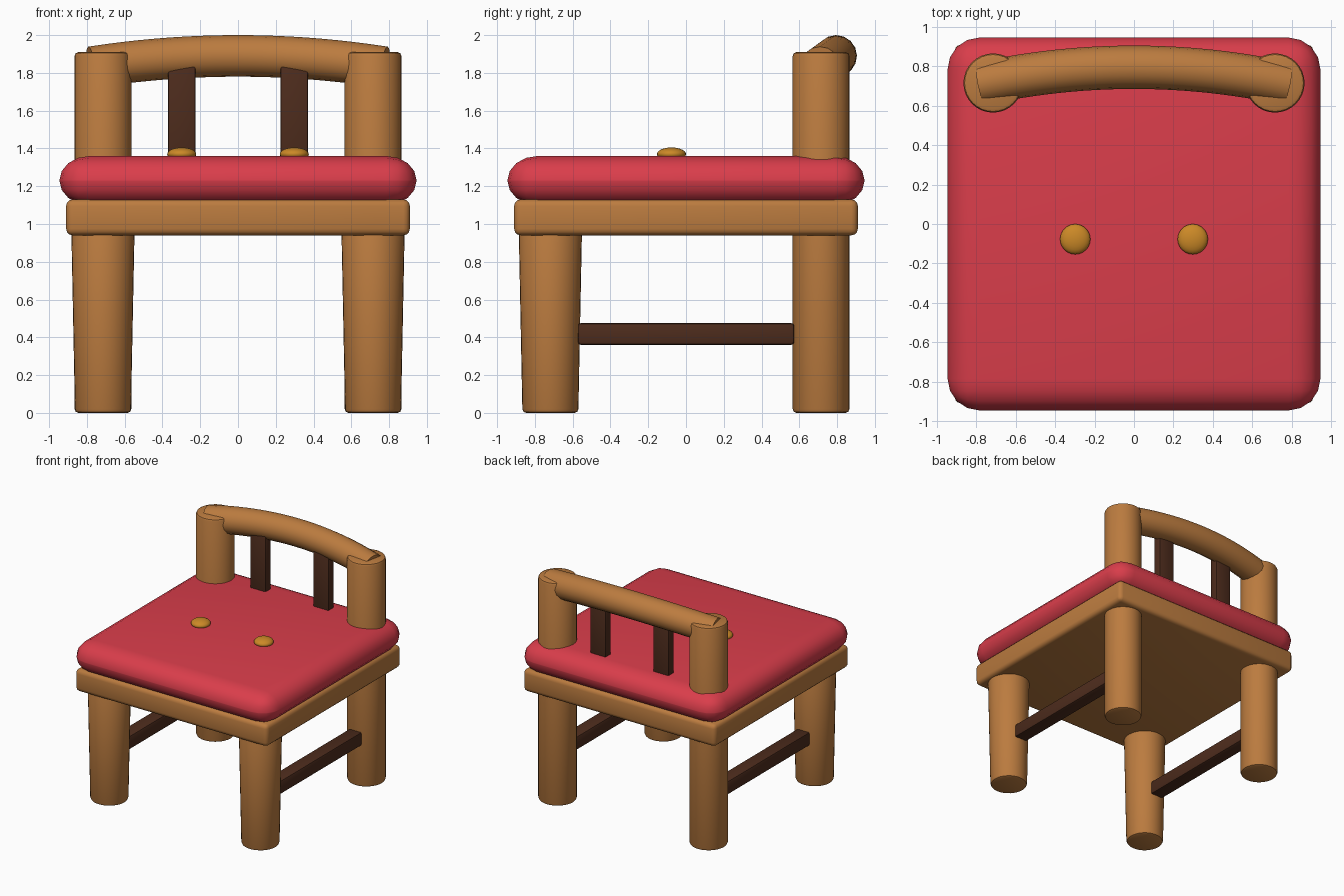
import bpy, bmesh, math
from mathutils import Matrix

if "Cube" in bpy.data.objects:
    bpy.data.objects.remove(bpy.data.objects["Cube"])


def material(name, rgb):
    m = bpy.data.materials.new(name)
    m.diffuse_color = (*rgb, 1)
    m.use_nodes = True
    m.node_tree.nodes["Principled BSDF"].inputs["Base Color"].default_value = m.diffuse_color
    return m


WOOD = material("wood", (0.50, 0.20, 0.05))
DARK = material("dark_wood", (0.075, 0.025, 0.012))
RED = material("red_fabric", (0.70, 0.047, 0.07))
GOLD = material("gold", (0.60, 0.25, 0.02))


def smooth(ob, angle=35):
    bpy.ops.object.select_all(action='DESELECT')
    ob.select_set(True)
    bpy.context.view_layer.objects.active = ob
    bpy.ops.object.shade_smooth_by_angle(angle=math.radians(angle))


def finish(name, bm, mat, loc):
    me = bpy.data.meshes.new(name)
    bm.to_mesh(me)
    bm.free()
    me.materials.append(mat)
    ob = bpy.data.objects.new(name, me)
    ob.location = loc
    bpy.context.collection.objects.link(ob)
    smooth(ob)
    return ob


def box(name, size, loc, mat, bevel, segments=3, squash=1.0):
    bm = bmesh.new()
    bmesh.ops.create_cube(bm, size=1)
    bmesh.ops.scale(bm, vec=size, verts=bm.verts)
    bmesh.ops.bevel(bm, geom=bm.edges[:], offset=bevel, segments=segments,
                    profile=0.5, affect='EDGES')
    bmesh.ops.scale(bm, vec=(1, 1, squash), verts=bm.verts)
    return finish(name, bm, mat, loc)


def post(name, r_bottom, r_top, height, loc, mat, bevel=0.02):
    bm = bmesh.new()
    bmesh.ops.create_cone(bm, cap_ends=True, segments=32, radius1=r_bottom,
                          radius2=r_top, depth=height,
                          matrix=Matrix.Translation((0, 0, height / 2)))
    rims = [e for e in bm.edges if abs(e.verts[0].co.z - e.verts[1].co.z) < 1e-5]
    bmesh.ops.bevel(bm, geom=rims, offset=bevel, segments=2, profile=0.5,
                    affect='EDGES')
    return finish(name, bm, mat, loc)


# Seat frame and padded cushion
box("seat_frame", (1.82, 1.82, 0.19), (0, 0, 1.035), WOOD, 0.035)
box("cushion", (1.89, 1.89, 0.325), (0, 0, 1.23), RED, 0.16, 4, 0.26 / 0.325)

# Mirrored pairs
for side, s in (("left", -1), ("right", 1)):
    post(f"front_leg_{side}", 0.148, 0.168, 1.0, (s * 0.715, -0.718, 0), WOOD)
    post(f"back_post_{side}", 0.15, 0.15, 1.91, (s * 0.715, 0.715, 0), WOOD)
    box(f"stretcher_{side}", (0.12, 1.145, 0.115), (s * 0.715, 0, 0.418), DARK, 0.015, 2)
    box(f"back_slat_{side}", (0.147, 0.075, 0.58), (s * 0.298, 0.73, 1.56), DARK, 0.01, 2)
    bm = bmesh.new()
    bmesh.ops.create_uvsphere(bm, u_segments=24, v_segments=12, radius=1)
    bmesh.ops.scale(bm, vec=(0.077, 0.077, 0.035), verts=bm.verts)
    finish(f"button_{side}", bm, GOLD, (s * 0.298, -0.077, 1.37))

# Curved top rail, bowed up and backward
curve = bpy.data.curves.new("top_rail", 'CURVE')
curve.dimensions = '3D'
curve.bevel_depth = 0.11
curve.bevel_resolution = 6
curve.use_fill_caps = True
N = 24
line = curve.splines.new('POLY')
line.points.add(N)
for i, p in enumerate(line.points):
    t = 2 * i / N - 1
    p.co = (0.777 * t, 0.795 - 0.083 * t * t, 1.89 - 0.06 * t * t, 1)
curve.materials.append(WOOD)
rail = bpy.data.objects.new("top_rail", curve)
bpy.context.collection.objects.link(rail)
bpy.ops.object.select_all(action='DESELECT')
rail.select_set(True)
bpy.context.view_layer.objects.active = rail
bpy.ops.object.convert(target='MESH')
smooth(bpy.context.view_layer.objects.active)
